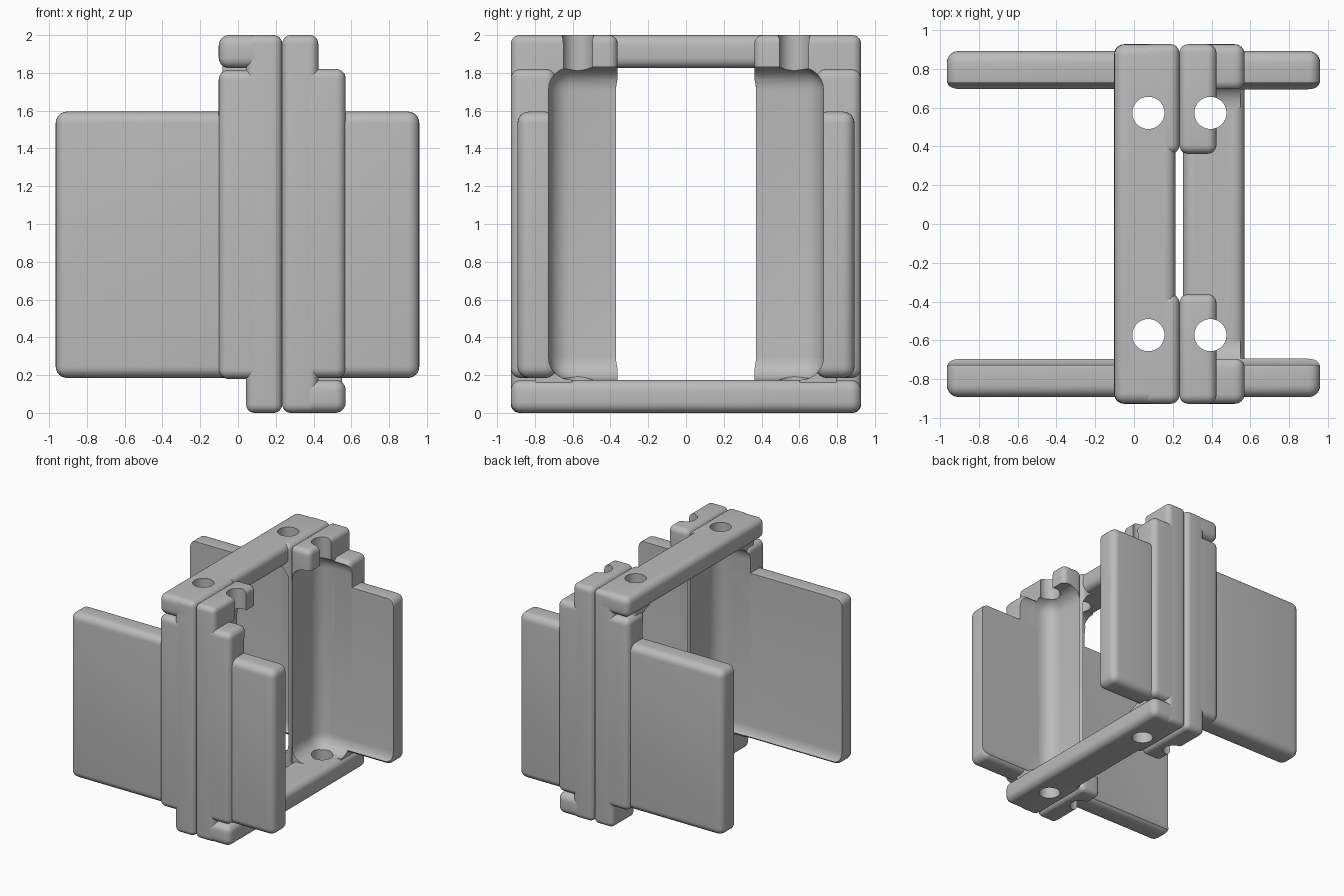
import bpy
import bmesh
from mathutils import Matrix, Vector

if "Cube" in bpy.data.objects:
    bpy.data.objects.remove(bpy.data.objects["Cube"], do_unlink=True)

SEAM = 0.234      # x of the joint between the two halves
ROUND = 0.055     # general edge rounding

grey = bpy.data.materials.new("plain_grey")
grey.use_nodes = True
GREY = (0.5, 0.5, 0.5, 1)
grey.diffuse_color = GREY
grey.node_tree.nodes["Principled BSDF"].inputs["Base Color"].default_value = GREY


def add_object(name, bm):
    mesh = bpy.data.meshes.new(name)
    bm.to_mesh(mesh)
    bm.free()
    mesh.materials.append(grey)
    obj = bpy.data.objects.new(name, mesh)
    bpy.context.collection.objects.link(obj)
    return obj


def rounded_box(name, x, y, z, radius=ROUND, flip=False):
    """Box from (min, max) ranges; flip turns it half round about the joint."""
    if flip:
        x = (2 * SEAM - x[1], 2 * SEAM - x[0])
        z = (2 - z[1], 2 - z[0])
    y = (min(y), max(y))
    low, high = (Vector(c) for c in zip(x, y, z))
    bm = bmesh.new()
    bmesh.ops.create_cube(bm, size=1, matrix=Matrix.Translation((low + high) / 2)
                          @ Matrix.Diagonal((*(high - low), 1)))
    bmesh.ops.bevel(bm, geom=bm.edges[:], offset=radius, segments=6,
                    profile=0.5, affect='EDGES')
    return add_object(name, bm)


def finish(obj, cutters):
    bpy.ops.object.select_all(action='DESELECT')
    obj.select_set(True)
    bpy.context.view_layer.objects.active = obj
    for cutter in cutters:
        mod = obj.modifiers.new("cut", 'BOOLEAN')
        mod.operation = 'DIFFERENCE'
        mod.solver = 'EXACT'
        mod.object = cutter
        bpy.ops.object.modifier_apply(modifier=mod.name)
    bpy.ops.object.shade_smooth_by_angle(angle=0.6)


# Bolt hole cutters
holes = {}
for flip in (False, True):
    for s in (-1, 1):
        bm = bmesh.new()
        x = SEAM - 0.16 if flip else SEAM + 0.16
        bmesh.ops.create_cone(bm, cap_ends=True, segments=40, radius1=0.083,
                              radius2=0.083, depth=3,
                              matrix=Matrix.Translation((x, s * 0.573, 1)))
        holes[flip, s] = add_object("hole_cutter", bm)
        holes[flip, s].hide_render = True
helpers = list(holes.values())

for flip, side in ((False, "left"), (True, "right")):
    cavity = rounded_box("cavity_cutter", (0.252, 1.7), (-0.728, 0.728),
                         (0.175, 1.83), 0.12, flip)
    cavity.hide_render = True
    helpers.append(cavity)

    # Cross bar joining front and back
    bar = rounded_box(side + "_cross_bar", (0.253, 0.57), (-0.927, 0.927),
                      (0, 0.175), flip=flip)
    finish(bar, [holes[flip, -1], holes[flip, 1]])

    for s, end in ((-1, "front"), (1, "back")):
        name = side + "_" + end
        # Post with end tabs and thin web, hollowed by the cavity
        post = rounded_box(name + "_post", (SEAM, 0.425), (s * 0.362, s * 0.927),
                           (0, 2), 0.045, flip)
        finish(post, [cavity, holes[flip, s]])
        # Outer wall
        wall = rounded_box(name + "_wall", (SEAM, 0.57), (s * 0.69, s * 0.927),
                           (0.185, 1.82), 0.05, flip)
        finish(wall, [cavity])
        # Curved fillet between wall and cross bar
        fillet = rounded_box(name + "_fillet", (0.26, 0.55), (s * 0.6, s * 0.8),
                             (0.13, 0.32), 0.01, flip)
        finish(fillet, [cavity, holes[flip, s]])
        # Flat plate reaching outward, flush with the cavity inside
        x = (-0.965, 0.1) if flip else (0.37, 0.96)
        plate = rounded_box(name + "_plate", x, (s * 0.685, s * 0.892),
                            (0.185, 1.595), 0.06)
        finish(plate, [cavity])

for helper in helpers:
    bpy.data.objects.remove(helper, do_unlink=True)
